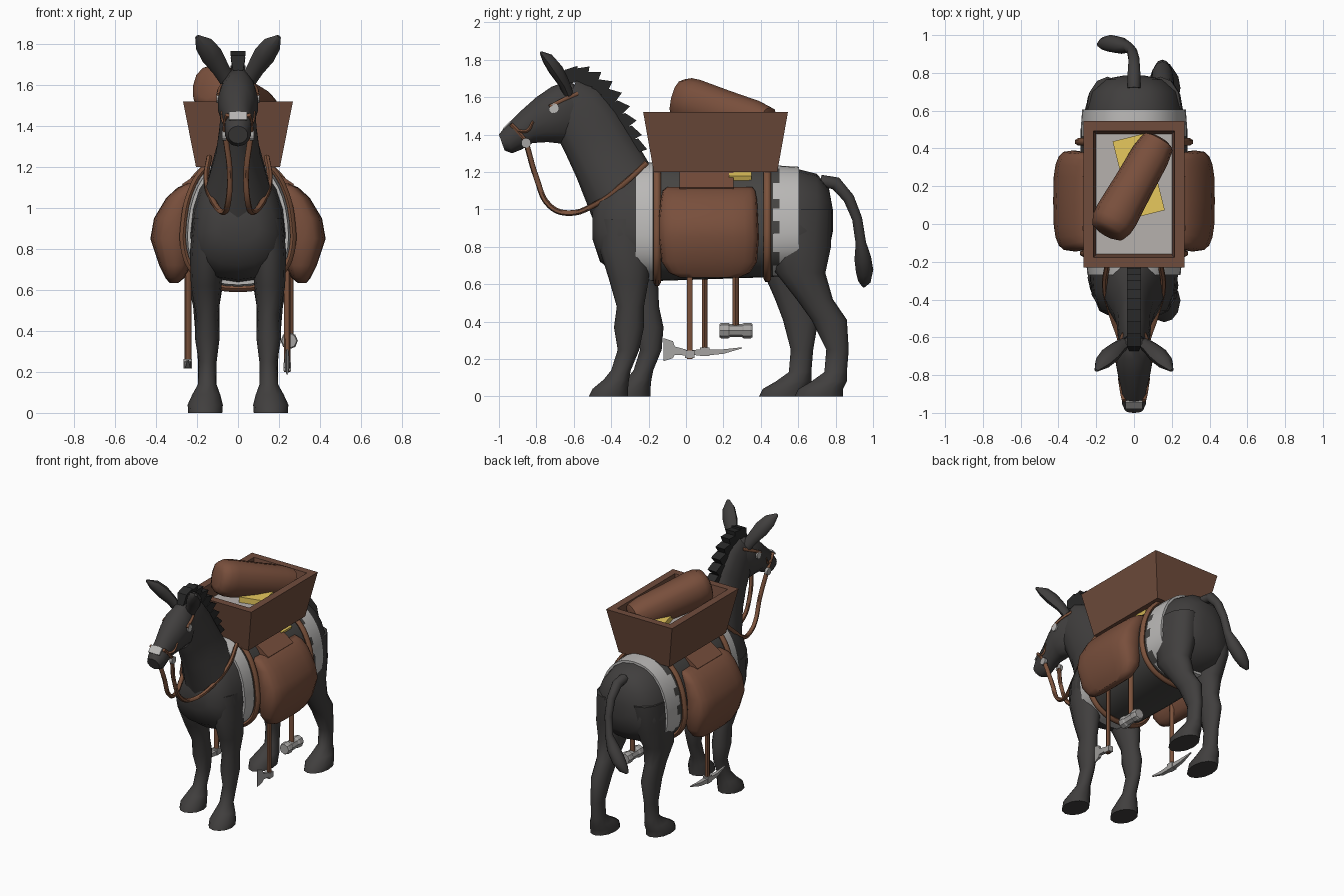
import bpy, bmesh, math
from mathutils import Vector as V

if "Cube" in bpy.data.objects:
    bpy.data.objects.remove(bpy.data.objects["Cube"])


def mat(name, r, g, b):
    m = bpy.data.materials.new(name)
    m.diffuse_color = (r, g, b, 1)
    m.use_nodes = True
    m.node_tree.nodes["Principled BSDF"].inputs["Base Color"].default_value = m.diffuse_color
    return m


COAT = mat("dark grey coat", .052, .049, .048)
MANE = mat("black hair", .022, .022, .022)
LEATHER = mat("brown leather", .19, .078, .045)
STRAP = mat("strap brown", .20, .085, .045)
WOOD = mat("crate wood", .16, .072, .045)
LIGHT = mat("pale wool", .49, .48, .47)
SAND = mat("pale grey fill", .47, .44, .42)
YELLOW = mat("yellow cloth", .80, .58, .11)
STEEL = mat("grey steel", .38, .37, .36)
CLOTH = mat("charcoal cloth", .06, .058, .055)


def finish(ob, angle=40):
    bpy.ops.object.select_all(action='DESELECT')
    ob.select_set(True)
    bpy.context.view_layer.objects.active = ob
    bpy.ops.object.shade_smooth_by_angle(angle=math.radians(angle))
    return ob


def loft(name, rings, m, n=14, p=1.0, k=0.0, rule=None, mats=(), angle=50):
    """Skin rings of (centre, half axis u, half axis v); k narrows u towards +v."""
    bm = bmesh.new()
    rows = []
    f = lambda a: math.copysign(abs(a) ** p, a)
    for c, u, v in rings:
        row = []
        for i in range(n):
            t = 2 * math.pi * (i + (.5 if n == 4 else 0)) / n
            s, w = f(math.sin(t)), f(math.cos(t))
            if n == 4:
                s, w = s * 2 ** .5, w * 2 ** .5
            row.append(bm.verts.new(V(c) + V(u) * s * (1 - k * w) + V(v) * w))
        rows.append(row)
    for a, b in zip(rows, rows[1:]):
        for i in range(n):
            bm.faces.new((a[i], a[(i + 1) % n], b[(i + 1) % n], b[i]))
    bm.faces.new(rows[0])
    bm.faces.new(rows[-1])
    bmesh.ops.recalc_face_normals(bm, faces=bm.faces)
    if rule:
        for fc in bm.faces:
            fc.material_index = rule(fc)
    me = bpy.data.meshes.new(name)
    bm.to_mesh(me)
    bm.free()
    for x in (m, *mats):
        me.materials.append(x)
    ob = bpy.data.objects.new(name, me)
    bpy.context.collection.objects.link(ob)
    return finish(ob, angle)


def ring(ya, za, yb, zb, hw, xc=0):
    """Ring spanning two side-view points, with a half width in x."""
    a, b = V((xc, ya, za)), V((xc, yb, zb))
    return ((a + b) / 2, V((hw, 0, 0)), (b - a) / 2)


def tube(name, pts, r, m, cyclic=False):
    cu = bpy.data.curves.new(name, 'CURVE')
    cu.dimensions = '3D'
    cu.bevel_depth, cu.bevel_resolution, cu.resolution_u = r, 1, 5
    cu.use_fill_caps = True
    sp = cu.splines.new('BEZIER')
    sp.bezier_points.add(len(pts) - 1)
    for b, q in zip(sp.bezier_points, pts):
        b.co = q
        b.handle_left_type = b.handle_right_type = 'AUTO'
    sp.use_cyclic_u = cyclic
    cu.materials.append(m)
    ob = bpy.data.objects.new(name, cu)
    bpy.context.collection.objects.link(ob)
    bpy.ops.object.select_all(action='DESELECT')
    ob.select_set(True)
    bpy.context.view_layer.objects.active = ob
    bpy.ops.object.convert(target='MESH')
    return finish(bpy.context.object, 60)


def box(name, c, size, m, rot=(0, 0, 0)):
    bpy.ops.mesh.primitive_cube_add(size=1, location=c, rotation=rot)
    ob = bpy.context.object
    ob.name, ob.scale = name, size
    ob.data.materials.append(m)
    return ob


def disc(name, c, r, m, d=.01):
    bpy.ops.mesh.primitive_cylinder_add(vertices=12, radius=r, depth=d, location=c, rotation=(0, math.pi / 2, 0))
    bpy.context.object.name = name
    bpy.context.object.data.materials.append(m)


# Torso: y, bottom, top, half width
TORSO = [(-.50, .84, 1.0, .10), (-.46, .72, 1.12, .18), (-.36, .65, 1.20, .22), (-.2, .63, 1.24, .235),
         (.1, .64, 1.22, .255), (.4, .65, 1.22, .265), (.58, .66, 1.22, .262), (.70, .70, 1.19, .23),
         (.765, .78, 1.11, .16), (.785, .88, 1.0, .06)]


def torso_ring(y, off=0):
    for a, b in zip(TORSO, TORSO[1:]):
        if a[0] <= y <= b[0]:
            t = (y - a[0]) / (b[0] - a[0])
            _, lo, hi, w = [p + (q - p) * t for p, q in zip(a, b)]
            return ring(y, lo - off, y, hi + off, w + off)


loft("body", [torso_ring(s[0]) for s in TORSO], COAT, n=18, p=.85, k=.14)

# Blanket with pale borders and a scalloped inner edge
YS = [-.27, -.18, -.1, 0, .1, .2, .3, .4, .465, .5, .605]


def blanket_rule(f):
    c = f.calc_center_median()
    if c.y < -.18 or c.y > .5:
        return 1
    return 1 if c.y > .465 and int((c.z + 2) * 14) % 2 else 0


loft("blanket", [torso_ring(y, .014) for y in YS], CLOTH, n=36, p=.85, k=.14, rule=blanket_rule, mats=(LIGHT,))

# Girth ropes round the body
for y in (-.155, .435):
    c, u, v = torso_ring(y, .024)
    pts = []
    for i in range(16):
        s, w = math.sin(i * math.pi / 8), math.cos(i * math.pi / 8)
        s, w = [math.copysign(abs(a) ** .85, a) for a in (s, w)]
        pts.append(c + u * s * (1 - .14 * w) + v * w)
    tube("girth_rope", pts, .02, STRAP, True)

# Neck and head
loft("neck", [ring(-.46, .85, -.08, 1.18, .19), ring(-.53, 1.03, -.2, 1.25, .15), ring(-.585, 1.17, -.29, 1.40, .108),
              ring(-.64, 1.29, -.37, 1.53, .09), ring(-.68, 1.37, -.47, 1.65, .085), ring(-.70, 1.45, -.58, 1.70, .07)],
     COAT, k=.15)
loft("head", [ring(-.54, 1.44, -.54, 1.63, .05), ring(-.65, 1.35, -.63, 1.69, .092), ring(-.74, 1.36, -.72, 1.655, .10),
              ring(-.82, 1.355, -.80, 1.60, .085), ring(-.88, 1.32, -.89, 1.52, .065),
              ring(-.93, 1.30, -.965, 1.445, .066), ring(-.97, 1.315, -1.0, 1.40, .048)], COAT)
box("nose_plate", (0, -.958, 1.449), (.09, .055, .009), LIGHT, (math.radians(45), 0, 0))

# Mane: row of pointed tufts along the crest
crest = [(-.63, 1.705), (-.575, 1.71), (-.52, 1.69), (-.465, 1.65), (-.42, 1.60), (-.38, 1.54),
         (-.345, 1.475), (-.315, 1.41), (-.285, 1.345)]
for i, (y, z) in enumerate(crest):
    a = math.radians(5 - 8.5 * i)
    d, t = V((0, -math.sin(a), math.cos(a))), V((0, math.cos(a), math.sin(a)))
    c = V((0, y, z))
    loft("mane_tuft", [(c - d * .03, V((.025, 0, 0)), t * .045),
                       (c + d * .05 + t * .02, V((.036, 0, 0)), t * .036 + d * .008)], MANE, n=4, angle=20)

for s in (-1, 1):
    # Ears
    u, v = V((.75 * s, .1, -.5)), V((.25 * s, .8, .4))
    path = [(.05, -.63, 1.62, .042), (.085, -.655, 1.68, .048), (.128, -.695, 1.745, .06), (.167, -.735, 1.80, .05),
            (.20, -.775, 1.838, .012)]
    loft("ear", [((x * s, y, z), u * w, v * w * .72) for x, y, z, w in path], COAT, n=8)
    # Eyes, bit and bridle
    disc("eye", (s * .099, -.705, 1.54), .027, LIGHT)
    disc("bit_ring", (s * .068, -.855, 1.355), .026, STEEL, .02)
    tube("noseband", [(s * .065, -.86, 1.37), (s * .06, -.90, 1.42), (s * .052, -.935, 1.455)], .012, STRAP)
    tube("cheek_strap", [(s * .062, -.90, 1.42), (s * .07, -.85, 1.42), (s * .075, -.815, 1.47)], .01, STRAP)
    tube("browband", [(s * .096, -.73, 1.55), (s * .086, -.66, 1.585), (s * .055, -.58, 1.62)], .011, STRAP)
    tube("rein", [(s * .06, -.85, 1.34), (s * .04, -.80, 1.17), (s * .05, -.73, 1.02), (s * .07, -.63, .98),
                  (s * .12, -.48, 1.03), (s * .155, -.33, 1.14), (s * .14, -.21, 1.25)], .015, STRAP)
    # Legs: back/front y limits, z, x centre, half width; the left pair is mid-stride
    front = [(-.46, -.2, .95, .14, .08), (-.46, -.19, .78, .15, .085), (-.41, -.2, .62, .155, .075),
             (-.37, -.225, .48, .15, .055), (-.385, -.225, .37, .15, .061), (-.365, -.25, .25, .148, .044),
             (-.40, -.295, .14, .15, .045), (-.44, -.305, .09, .155, .068), (-.50, -.31, .04, .16, .086),
             (-.52, -.31, 0, .16, .083)]
    hind = [(.45, .78, 1.0, .14, .11), (.42, .775, .8, .15, .11), (.48, .745, .66, .16, .092),
            (.59, .785, .52, .155, .064), (.67, .86, .41, .15, .06), (.75, .87, .25, .15, .045),
            (.74, .86, .13, .15, .046), (.67, .86, .08, .155, .068), (.60, .84, .04, .16, .086), (.58, .84, 0, .16, .083)]
    for name, rows, step in (("front_leg", front, .12), ("hind_leg", hind, -.19)):
        out = []
        for a, b, z, xc, hw in rows:
            dy = step * min(1, max(0, (.85 - z) / .55)) if s < 0 else 0
            out.append(ring(a + dy, z, b + dy, z, hw, xc * s))
        loft(name, out, COAT, n=12)
    # Saddlebags: z, y limits, x limits
    bag = [(1.12, -.10, .355, .17, .25), (1.10, -.125, .37, .18, .295), (1.05, -.135, .38, .19, .35), (.95, -.145, .385, .2, .41),
           (.85, -.145, .39, .21, .428), (.72, -.13, .38, .23, .385), (.66, -.09, .34, .26, .355), (.635, -.03, .28, .29, .335)]
    loft("saddlebag", [ring(a, z, b, z, (x1 - x0) / 2, s * (x0 + x1) / 2) for z, a, b, x0, x1 in bag],
         LEATHER, n=20, p=.6)
    box("bag_flap", (s * .185, .11, 1.155), (.19, .29, .035), LEATHER, (0, s * math.radians(34), 0))

# Tail with tuft
tail = [(0, .72, 1.15, .035), (0, .80, 1.14, .035), (0, .87, 1.06, .03), (-.01, .915, .95, .027), (-.03, .935, .82, .028),
        (-.07, .945, .74, .045), (-.12, .955, .67, .047), (-.16, .955, .62, .035), (-.19, .95, .59, .01)]
rings = []
for i, (x, y, z, r) in enumerate(tail):
    a, b = tail[max(i - 1, 0)], tail[min(i + 1, len(tail) - 1)]
    d = (V(b[:3]) - V(a[:3])).normalized()
    u = d.cross(V((0, 1, .3)) if abs(d.y) < .7 else V((0, .3, 1))).normalized()
    u = u if u.x > 0 else -u
    rings.append(((x, y, z), u * r, d.cross(u) * r))
loft("tail", rings, COAT, n=10)

# Crate with its fill
crate = [(1.2, .205, .33), (1.52, .268, .387), (1.52, .215, .335), (1.42, .20, .318)]
loft("crate", [((0, .158, z), (x, 0, 0), (0, y, 0)) for z, x, y in crate], WOOD, n=4, angle=20, mats=(SAND,),
     rule=lambda f: int(f.normal.z > .9 and f.calc_center_median().z < 1.45))

# Rolled bag, yellow cloth
a, b = V((-.13, -.02, 1.59)), V((.125, .43, 1.45))
d = (b - a).normalized()
u = d.cross(V((0, 0, 1))).normalized()
v = u.cross(d)
loft("rolled_bag", [(a.lerp(b, t), u * r, v * r * 1.1) for t, r in
                    ((-.06, .06), (-.03, .095), (.05, .112), (.15, .116), (.5, .108), (.85, .103), (1, .09), (1.03, .06))],
     LEATHER, n=12, p=.85)
box("yellow_cloth", (.025, .255, 1.43), (.18, .42, .06), YELLOW, (0, 0, math.radians(14)))
box("yellow_bundle", (.13, .29, 1.18), (.12, .12, .05), YELLOW, (0, math.radians(25), 0))

# Tools hanging below the bags: axe, hammer and pick
tube("axe_handle", [(.24, .02, .72), (.24, .02, .2)], .016, STRAP)
box("axe_hub", (.24, .02, .225), (.035, .05, .04), STEEL)
loft("axe_blade", [((.24, .0, .235), (.014, 0, 0), (0, 0, .016)), ((.24, -.06, .245), (.011, 0, 0), (0, 0, .022)),
                   ((.24, -.07, .25), (.009, 0, 0), (0, 0, .045)), ((.24, -.12, .25), (.003, 0, 0), (0, 0, .062))],
     STEEL, n=4, angle=20)
tube("hammer_handle", [(.25, .265, .72), (.25, .265, .36)], .02, STRAP)
loft("hammer_head", [((.25, y, .352), (r, 0, 0), (0, 0, r)) for y, r in
                     ((.18, .036), (.19, .042), (.225, .042), (.235, .035), (.3, .035), (.31, .042), (.345, .042), (.355, .036))],
     STEEL, n=8, angle=25)
tube("pick_handle", [(-.245, .10, .72), (-.245, .10, .22)], .017, STRAP)
box("pick_hub", (-.245, .10, .24), (.04, .05, .045), STEEL)
loft("pick_head", [((-.245, y, z), (w, 0, 0), (0, 0, w)) for y, z, w in
                   ((-.1, .255, .004), (0, .235, .012), (.1, .235, .017), (.2, .24, .012), (.3, .26, .003))],
     STEEL, n=4, angle=30)
